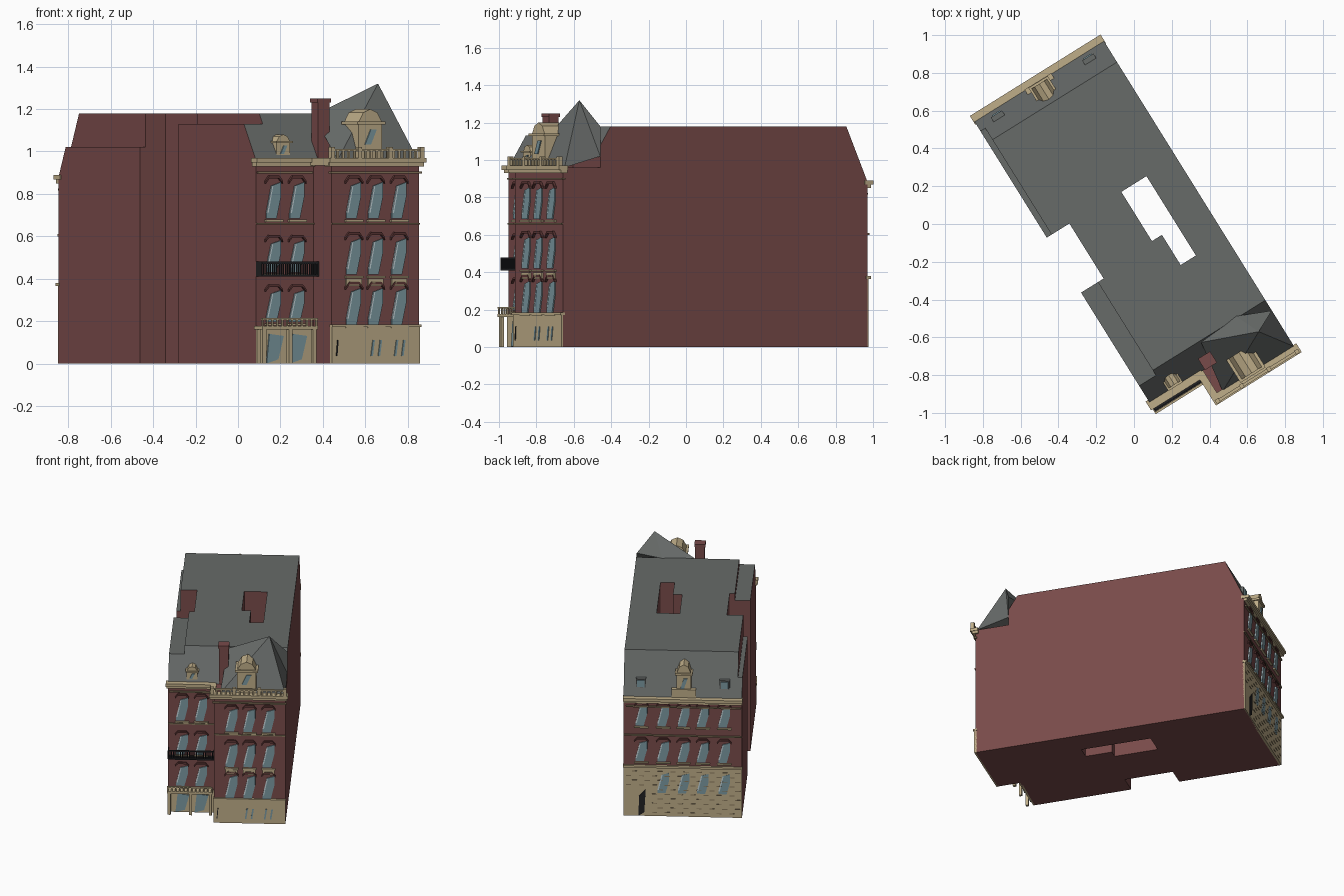
import bpy, bmesh, math
from mathutils import Matrix, Vector

if "Cube" in bpy.data.objects:
    bpy.data.objects.remove(bpy.data.objects["Cube"])


def material(name, rgb):
    m = bpy.data.materials.new(name)
    m.use_nodes = True
    m.diffuse_color = (*rgb, 1)
    m.node_tree.nodes["Principled BSDF"].inputs["Base Color"].default_value = (*rgb, 1)
    return m


brick = material("brick_red", (.19, .07, .068))
dark_brick = material("dark_brick", (.11, .038, .036))
slate = material("slate_grey", (.135, .145, .14))
stone = material("sandstone", (.52, .42, .25))
dark_stone = material("dark_sandstone", (.25, .19, .11))
glass = material("blue_glass", (.2, .32, .36))
pale = material("pale_glass", (.55, .66, .7))
black = material("black_iron", (.015, .015, .017))

# The building stands at an angle; each facade frame has x along, -y outward
ROOT = Matrix.Rotation(math.radians(31.93), 4, 'Z')
TOWER = Matrix.Translation((0, -1.01, 0))
WING = Matrix.Translation((0, -.85, 0))
REAR = Matrix.Translation((0, .91, 0)) @ Matrix.Rotation(math.pi, 4, 'Z')
PLAN = Matrix()
parts = {}


def solid(part, mat, frame, pts, axis, a, b):
    """Extrude a 2D outline between a and b along an axis, into a named part."""
    bm = parts.setdefault(part, (bmesh.new(), mat))[0]

    def at(p, t):
        co = list(p)
        co.insert(axis, t)
        return frame @ Vector(co)
    lo = [bm.verts.new(at(p, a)) for p in pts]
    hi = [bm.verts.new(at(p, b)) for p in pts]
    bm.faces.new(lo)
    bm.faces.new(hi[::-1])
    for i in range(len(pts)):
        j = (i + 1) % len(pts)
        bm.faces.new((lo[i], hi[i], hi[j], lo[j]))


def box(part, mat, frame, x0, x1, y0, y1, z0, z1):
    solid(part, mat, frame, [(x0, y0), (x1, y0), (x1, y1), (x0, y1)], 2, z0, z1)


def finish(name):
    bm, mat = parts.pop(name)
    bmesh.ops.recalc_face_normals(bm, faces=bm.faces)
    me = bpy.data.meshes.new(name)
    bm.to_mesh(me)
    bm.free()
    me.materials.append(mat)
    ob = bpy.data.objects.new(name, me)
    bpy.context.collection.objects.link(ob)
    ob.matrix_world = ROOT
    return ob


# Main block: side profile with mansard ends, then courtyards and steps cut away
solid("main_block", brick, PLAN,
      [(-.85, 0), (.91, 0), (.91, .88), (.775, 1.18), (-.71, 1.18), (-.85, .96)], 0, -.43, .377)
block = finish("main_block")
cuts = {
    "side_yard": (-.6, -.289, -.16, .183, -1, 2),
    "rear_step": (-.6, -.4, .1, 1.2, 1.02, 2),
    "front_step": (-.6, -.325, -1, -.1, 1.13, 2),
    "corner_gap": (.1, .6, -1, -.775, -.5, 2),
}
for name, c in cuts.items():
    box(name + "_cutter", brick, PLAN, *c)
solid("courtyard_cutter", brick, PLAN, [(.033, .18), (.033, -.127), (.095, -.127),
      (.095, -.315), (.19, -.315), (.19, .18)], 2, -1, 2)
bpy.context.view_layer.objects.active = block
for name in list(parts):
    cutter = finish(name)
    cutter.hide_render = True
    mod = block.modifiers.new(name, 'BOOLEAN')
    mod.operation, mod.solver, mod.object = 'DIFFERENCE', 'EXACT', cutter
    bpy.ops.object.modifier_apply(modifier=mod.name)
    bpy.data.objects.remove(cutter)
block.data.materials.clear()
block.data.materials.append(brick)
block.data.materials.append(slate)
for f in block.data.polygons:
    f.material_index = 1 if f.normal.z > .2 and f.center.z > .5 else 0

# Front tower and chimney
box("front_tower", brick, PLAN, -.11, .377, -1.01, -.77, 0, .96)
box("chimney", brick, PLAN, -.085, -.02, -.85, -.79, .8, 1.23)
box("chimney", brick, PLAN, -.09, -.015, -.855, -.785, 1.23, 1.25)


# Skewed pyramid roof over the tower
bm = bmesh.new()
apex = bm.verts.new((.259, -.833, 1.32))
base = [bm.verts.new(p) for p in ((-.07, -1, .96), (.377, -1, .96), (.377, -.775, 1.02),
                                  (.377, -.775, 1.18), (.2, -.7, 1.18), (-.03, -.72, 1.17))]
for i, v in enumerate(base):
    bm.faces.new((v, base[(i + 1) % len(base)], apex))
bm.faces.new(base[::-1])
parts["tower_roof"] = (bm, slate)


def window(frame, x, z, h=.17, w=.08, trim=True):
    """Slanted pane with a pale edge, a sill and a brick arch."""
    pane = [(-.5, -.5), (.2, -.5), (.5, .1), (.5, .5), (-.15, .4), (-.5, -.35)]
    solid("window_panes", glass, frame, [(x + a * w, z + b * h) for a, b in pane], 1, .01, -.007)
    edge = [(-.5, -.35), (-.38, -.35), (-.05, .4), (-.15, .4)]
    solid("window_glints", pale, frame, [(x + a * w, z + b * h) for a, b in edge], 1, .01, -.009)
    if trim:
        box("window_sills", stone, frame, x - w * .6, x + w * .6, -.015, .01, z - h * .6, z - h * .54)
        arch = [(-.6, .46), (-.35, .6), (.35, .6), (.6, .46), (.6, .53), (.35, .68), (-.35, .68), (-.6, .53)]
        solid("window_arches", dark_brick, frame, [(x + a * w, z + b * h) for a, b in arch], 1, .01, -.014)


tower_cols = (.01, .132, .262)
wing_cols = (-.335, -.205)
rear_cols = (-.255, -.106, .033, .164, .31)
for z in (.27, .505, .77):
    for x in tower_cols:
        window(TOWER, x, z)
    for x in wing_cols:
        window(WING, x, z, .15 if z < .6 else .17)
    for x in rear_cols[1:] if z < .3 else rear_cols:
        window(REAR, x, z - .02, .15, trim=z > .3)

# Tower stone base with slit windows, carved panels under the middle row
box("tower_base", stone, TOWER, -.112, .377, -.01, .01, 0, .175)
box("base_ledge", stone, TOWER, -.115, .38, -.018, .01, .172, .185)
slits = [(-.085, black, .012)] + [(x + d, glass, .022) for x in tower_cols[1:] for d in (-.02, .02)]
for x, mat, w in slits:
    solid("slit_" + mat.name, mat, TOWER, [(x - w / 2, .035), (x, .035), (x + w / 2, .11), (x, .11)], 1, 0, -.014)
for x in tower_cols:
    box("carved_panels", stone, TOWER, x - .042, x + .042, -.01, .01, .365, .4)
    box("panel_carving", dark_stone, TOWER, x - .025, x + .025, -.014, 0, .377, .388)


def cornice(frame, x0, x1, top, out=.035):
    box("cornices", stone, frame, x0, x1, -out, .02, top - .022, top)
    box("cornices", stone, frame, x0 + .005, x1 - .005, -out * .6, .02, top - .04, top - .022)
    box("belt_courses", dark_stone, frame, x0 + .02, x1 - .01, -.012, .01, top - .075, top - .065)


cornice(TOWER, -.14, .395, .97)
cornice(WING, -.445, -.11, .97)
cornice(REAR, -.38, .435, .89)
box("cornices", stone, PLAN, -.14, -.1, -1.03, -.85, .935, .97)
box("belt_courses", dark_stone, TOWER, -.11, .377, -.008, .01, .655, .663)
box("belt_courses", dark_stone, WING, -.43, -.11, -.008, .01, .655, .663)

# Roof balustrade on the tower
box("roof_rail", stone, TOWER, -.125, .385, -.028, -.012, 1.002, 1.012)
for i in range(17):
    x = -.12 + i * .031
    box("roof_balusters", stone, TOWER, x - .005, x + .005, -.025, -.015, .965, 1.003)
for x in (-.12, .03, .2, .375):
    box("roof_rail", stone, TOWER, x - .011, x + .011, -.032, -.008, .965, 1.02)


def dormer(frame, x, y, w, d, z0, z1):
    """Stone dormer with a faceted round top."""
    s = z1 - z0
    shape = [(-.5, 0), (.5, 0), (.5, .74), (.3, .93), (0, 1), (-.3, .93), (-.5, .74)]
    solid("dormers", stone, frame, [(x + a * w, z0 + b * s) for a, b in shape], 1, y, y + d)
    box("dormers", stone, frame, x - w * .6, x + w * .6, y - .012, y + d, z0 + s * .7, z0 + s * .76)
    solid("dormer_panes", glass, frame, [(x - w * .25, z0 + s * .3), (x, z0 + s * .3),
          (x + w * .25, z0 + s * .6), (x, z0 + s * .6)], 1, y + .01, y - .006)


dormer(TOWER, .112, .01, .13, .13, .96, 1.2)
dormer(WING, -.268, .015, .075, .1, .95, 1.08)
dormer(REAR, .033, .015, .1, .12, .87, 1.13)
box("dormer_foot", stone, REAR, -.05, .116, .0, .08, .87, .95)
for x in (-.26, .31):
    box("rear_skylights", slate, REAR, x - .035, x + .035, .03, .13, .94, 1.01)
    box("skylight_panes", glass, REAR, x - .025, x + .025, .024, .04, .95, 1.0)

# Porch on the left wing: stone wall, doors, columns, canopy and balustrade
box("porch_wall", stone, WING, -.43, -.112, -.01, .01, 0, .165)
for x in wing_cols:
    solid("porch_doors", glass, WING, [(x - .045, 0), (x + .02, .02), (x + .05, .13), (x - .03, .14)], 1, 0, -.016)
box("porch_canopy", stone, WING, -.435, -.125, -.065, .01, .16, .178)
box("porch_canopy", stone, WING, -.435, -.125, -.065, -.053, .205, .214)
for x in (-.42, -.275, -.14):
    box("porch_columns", stone, WING, x - .01, x + .01, -.06, -.04, 0, .165)
for i in range(12):
    x = -.43 + i * .0272
    box("porch_balusters", stone, WING, x - .004, x + .004, -.063, -.055, .175, .207)

# Iron balcony
box("balcony_floor", black, WING, -.43, -.112, -.052, .01, .41, .42)
box("balcony_rail", black, WING, -.43, -.112, -.052, -.044, .47, .48)
for i in range(27):
    x = -.428 + i * .0121
    box("balcony_bars", black, WING, x - .003, x + .003, -.05, -.046, .415, .475)
for x in (-.43, -.118):
    box("balcony_rail", black, WING, x, x + .006, -.05, 0, .415, .48)

# Rear stone storey with coursed blocks and a door
box("rear_base", stone, REAR, -.377, .43, -.006, .01, 0, .37)
box("rear_ledge", stone, REAR, -.38, .435, -.02, .01, .365, .38)
box("belt_courses", dark_stone, REAR, -.377, .43, -.01, .01, .6, .61)
for row in range(10):
    for col in range(9):
        x = -.36 + col * .088 + (row % 2) * .04
        if not (x < -.2 and row < 6):
            box("stone_joints", dark_stone, REAR, x, x + .035, -.008, 0, .025 + row * .034, .031 + row * .034)
solid("rear_door", black, REAR, [(-.275, 0), (-.235, .03), (-.225, .2), (-.27, .15)], 1, 0, -.012)

for name in list(parts):
    finish(name)
